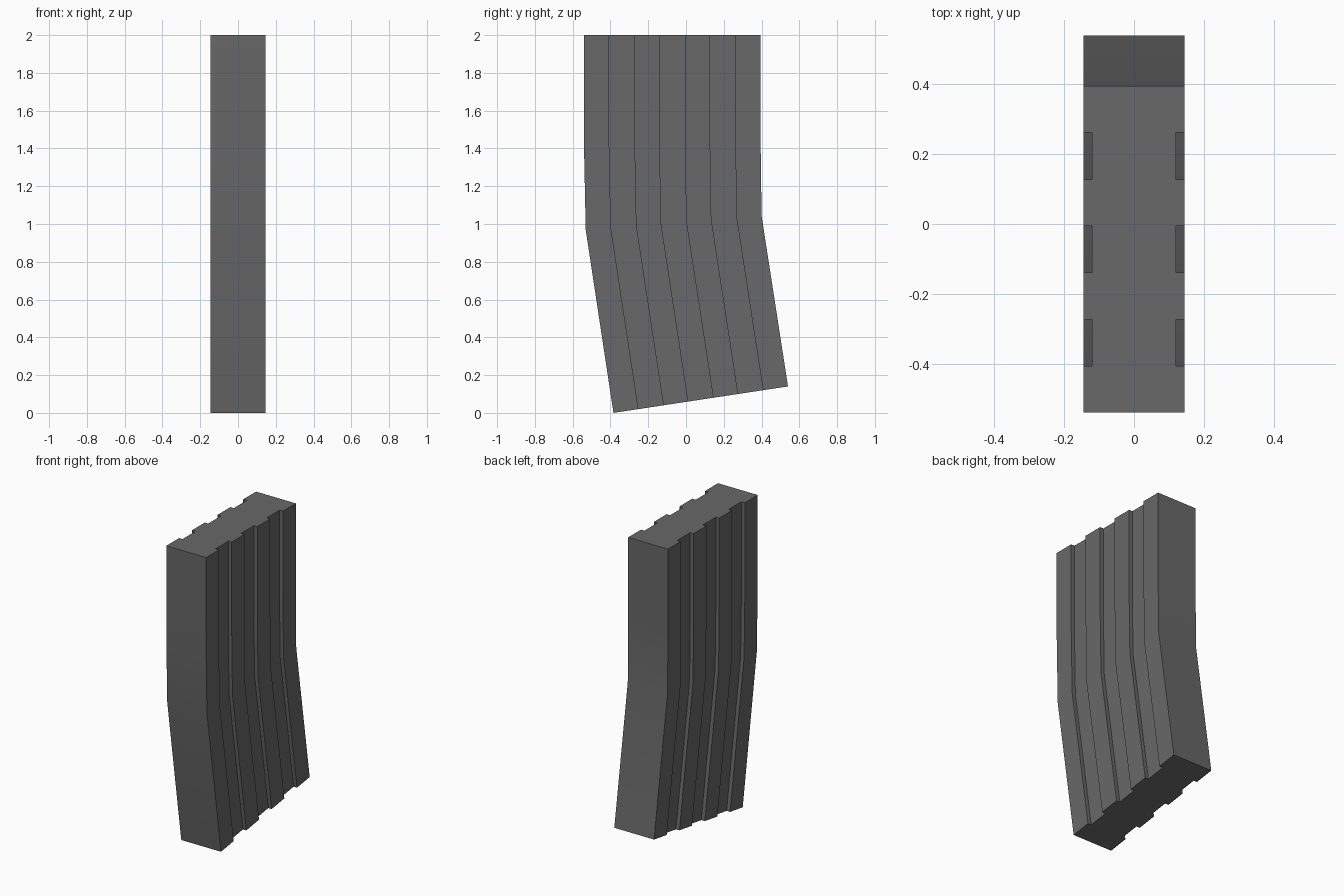
import bpy, bmesh
from mathutils import Vector

if "Cube" in bpy.data.objects:
    bpy.data.objects.remove(bpy.data.objects["Cube"])

HALF_W, FLOOR_W = 0.145, 0.12       # rib and groove half widths

# Cross-section: t runs front to back in 7 equal bands, odd bands are grooves
side = []
for band in range(7):
    w = FLOOR_W if band % 2 else HALF_W
    side += [(w, band / 7), (w, (band + 1) / 7)]
section = side + [(-w, t) for w, t in reversed(side)]

# Side profile stations: (front edge y, z), (back edge y, z), bottom to top
stations = [((-0.384, 0.0), (0.54, 0.14)),
            ((-0.531, 0.97), (0.40, 1.045)),
            ((-0.54, 1.41), (0.395, 1.43)),
            ((-0.54, 2.0), (0.395, 2.0))]

# Curved ribbed body, lofted through the stations
bm = bmesh.new()
rings = []
for front, back in stations:
    f, b = Vector(front), Vector(back)
    ring = []
    for x, t in section:
        p = f.lerp(b, t)
        ring.append(bm.verts.new((x, p.x, p.y)))
    rings.append(ring)
n = len(section)
for lo, hi in zip(rings, rings[1:]):
    for i in range(n):
        j = (i + 1) % n
        bm.faces.new((lo[i], lo[j], hi[j], hi[i]))

# Flat end caps
bm.faces.new(rings[-1])
bm.faces.new(rings[0][::-1])
bmesh.ops.recalc_face_normals(bm, faces=bm.faces)

mesh = bpy.data.meshes.new("ribbed_curved_body")
bm.to_mesh(mesh)
bm.free()
body = bpy.data.objects.new("ribbed_curved_body", mesh)
bpy.context.collection.objects.link(body)

# Dark grey finish
dark = bpy.data.materials.new("dark_grey")
dark.diffuse_color = (0.138, 0.138, 0.138, 1)
dark.use_nodes = True
dark.node_tree.nodes["Principled BSDF"].inputs["Base Color"].default_value = dark.diffuse_color
mesh.materials.append(dark)

# Smooth along the bend, sharp at the ribs
bpy.context.view_layer.objects.active = body
body.select_set(True)
bpy.ops.object.shade_smooth_by_angle(angle=0.6)
